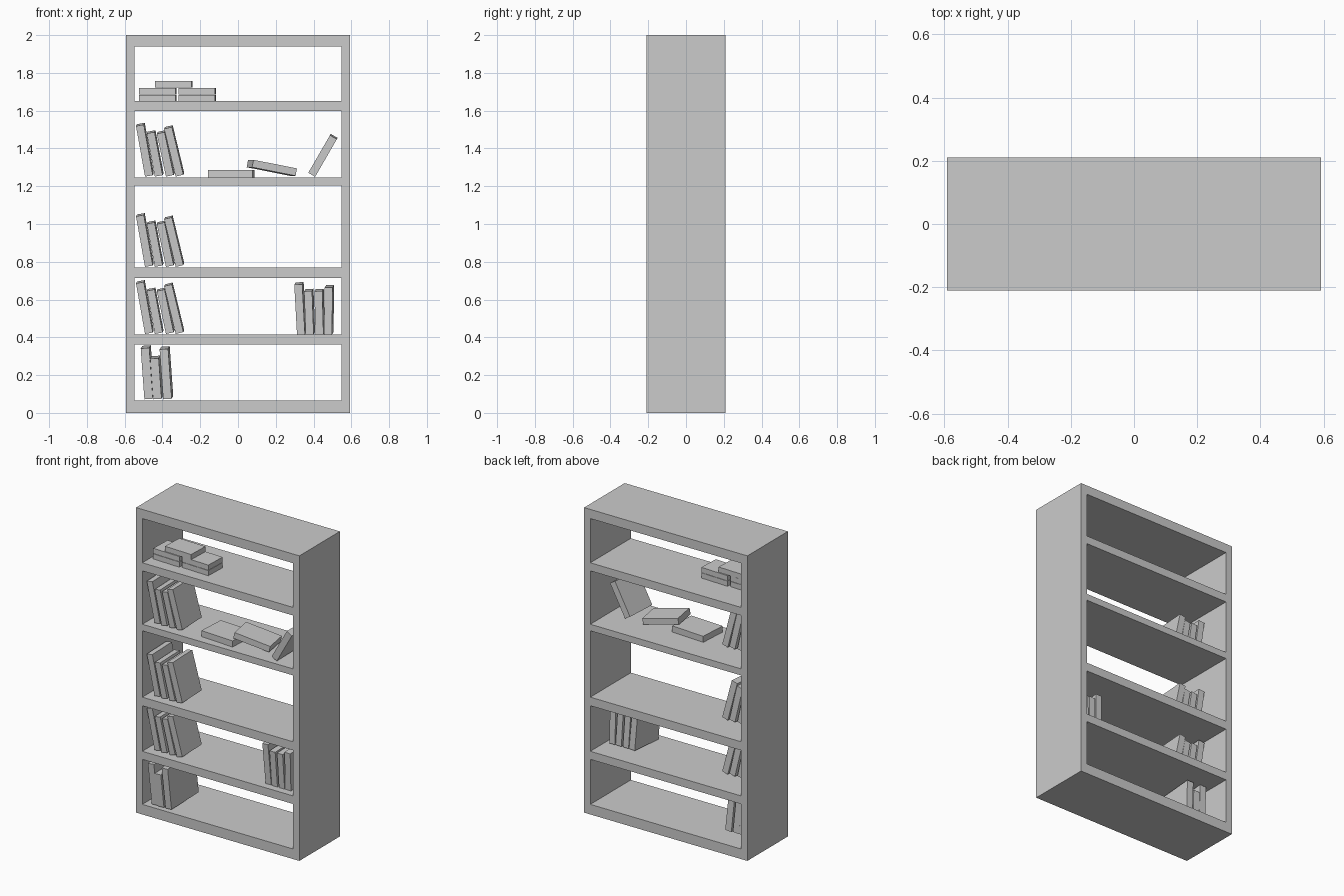
import bpy
from math import radians
from mathutils import Euler, Vector

if "Cube" in bpy.data.objects:
    bpy.data.objects.remove(bpy.data.objects["Cube"])


def box(name, lo, hi):
    lo, hi = Vector(lo), Vector(hi)
    bpy.ops.mesh.primitive_cube_add(size=1, location=(lo + hi) / 2)
    ob = bpy.context.object
    ob.name = name
    ob.scale = hi - lo
    return ob


def book(name, corner, size, lean=0, yaw=0, pitch=0):
    """Rotated box whose bounding box starts at the given corner."""
    rot = Euler((radians(pitch), radians(lean), radians(yaw)))
    bpy.ops.mesh.primitive_cube_add(size=1, rotation=rot)
    ob = bpy.context.object
    ob.name = name
    ob.scale = size
    m = rot.to_matrix()
    ob.location = [corner[i] + sum(abs(m[i][j]) * size[j] for j in range(3)) / 2
                   for i in range(3)]
    return ob


# Cabinet: two sides, top, bottom and four shelves, open at the back
X, Y, T = 0.592, 0.21, 0.045
for side, s in (("left", -1), ("right", 1)):
    a, b = sorted((s * X, s * (X - T)))
    box(f"side_panel_{side}", (a, -Y, 0), (b, Y, 2))
boards = {"bottom_board": (0, 0.066), "shelf_1": (0.361, 0.414),
          "shelf_2": (0.713, 0.769), "shelf_3": (1.204, 1.247),
          "shelf_4": (1.597, 1.65), "top_board": (1.94, 2)}
for name, (z0, z1) in boards.items():
    box(name, (T - X, -Y, z0), (X - T, Y, z1))

# Leaning rows repeated on three shelves: left x, height, lean
row = [(-0.54, 0.272, -10), (-0.483, 0.232, -10.5),
       (-0.43, 0.232, -12), (-0.391, 0.26, -13.5)]
for k, z in enumerate((0.414, 0.769, 1.247)):
    for i, (x, h, lean) in enumerate(row):
        book(f"leaning_book_{k}_{i}", (x, -0.175, z + 0.004),
             (0.042, 0.195, h), lean, -2, 3)

# Upright row on the lowest board
for i, (x, h) in enumerate([(-0.515, 0.27), (-0.465, 0.215), (-0.415, 0.265)]):
    book(f"low_book_{i}", (x, -0.2, 0.072), (0.045, 0.27, h), -4, -2, 3)

# Upright row at the right of the lower shelf
for i, (x, h, lean) in enumerate([(0.298, 0.265, -3), (0.35, 0.23, -2),
                                  (0.404, 0.23, -1.5), (0.455, 0.25, 1)]):
    book(f"right_book_{i}", (x, -0.175, 0.414), (0.042, 0.235, h), lean, -2, 3)

# Flat stacks on the upper shelf
for i, (x, z) in enumerate([(-0.525, 1.65), (-0.525, 1.686), (-0.315, 1.65),
                            (-0.315, 1.686), (-0.44, 1.722)]):
    book(f"stacked_book_{i}", (x, -0.135, z), (0.194, 0.142, 0.034), 0, -2)

# Fallen books on the third shelf
book("flat_book", (-0.16, -0.165, 1.247), (0.236, 0.185, 0.04), 0, -3.5)
book("tilted_book", (0.046, -0.155, 1.255), (0.238, 0.165, 0.04), 11, 10)
book("propped_book", (0.372, -0.19, 1.25), (0.042, 0.225, 0.23), 30, 0, 2)
